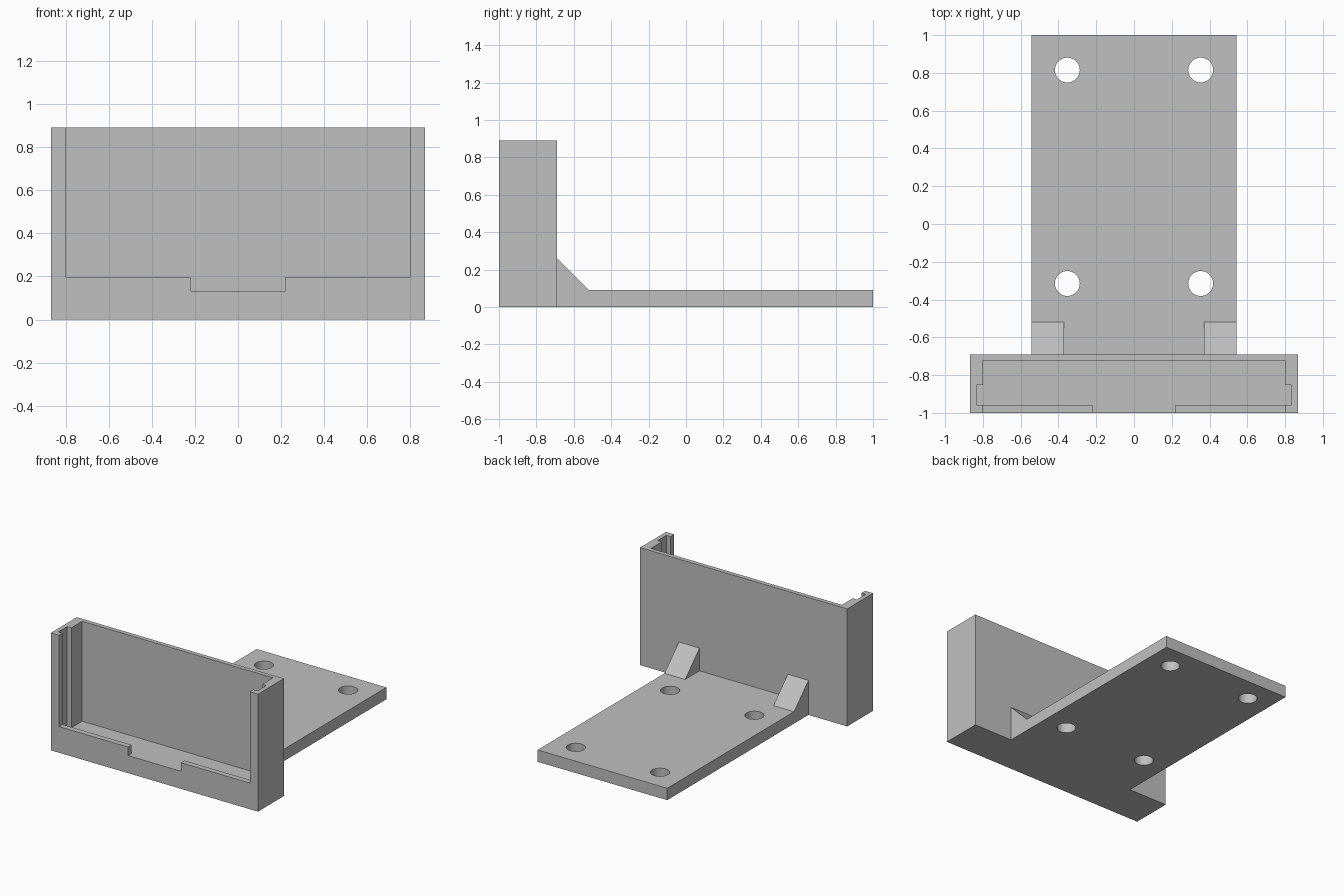
import bpy
import bmesh
import math
from mathutils import Vector

cube = bpy.data.objects.get("Cube")
if cube:
    bpy.data.objects.remove(cube, do_unlink=True)

# Single plain grey finish
GREY = (0.53, 0.53, 0.53, 1.0)
grey = bpy.data.materials.new("matte grey")
grey.use_nodes = True
grey.diffuse_color = GREY
bsdf = next(n for n in grey.node_tree.nodes if n.type == 'BSDF_PRINCIPLED')
bsdf.inputs["Base Color"].default_value = GREY

# Main dimensions
FRONT, WALL_BACK, REAR = -1.0, -0.69, 1.0
HOLDER_X, HOLDER_TOP = 0.868, 0.89
PLATE_X, PLATE_TOP = 0.543, 0.09
POCKET_X, SLOT_X, POCKET_FLOOR = 0.80, 0.835, 0.133
LIP_BACK, SLOT_BACK, POCKET_BACK = -0.958, -0.853, -0.723


def prism(name, points, offset):
    """Extrude a closed planar outline along offset."""
    bm = bmesh.new()
    face = bm.faces.new([bm.verts.new(p) for p in points])
    moved = bmesh.ops.extrude_face_region(bm, geom=[face])
    verts = [g for g in moved["geom"] if isinstance(g, bmesh.types.BMVert)]
    bmesh.ops.translate(bm, verts=verts, vec=Vector(offset))
    bmesh.ops.recalc_face_normals(bm, faces=bm.faces[:])
    mesh = bpy.data.meshes.new(name)
    bm.to_mesh(mesh)
    bm.free()
    mesh.materials.append(grey)
    obj = bpy.data.objects.new(name, mesh)
    bpy.context.collection.objects.link(obj)
    return obj


def block(name, x, y0, y1, z0, z1):
    """Box centred on x = 0."""
    outline = [(-x, y0, z0), (x, y0, z0), (x, y1, z0), (-x, y1, z0)]
    return prism(name, outline, (0, 0, z1 - z0))


def combine(target, tool, operation):
    """Apply a boolean and discard the tool."""
    tool.hide_render = True
    mod = target.modifiers.new(operation.title(), 'BOOLEAN')
    mod.operation, mod.solver, mod.object = operation, 'EXACT', tool
    bpy.context.view_layer.objects.active = target
    bpy.ops.object.modifier_apply(modifier=mod.name)
    bpy.data.objects.remove(tool, do_unlink=True)


# Holder body, joined to the flat mounting plate
bracket = block("mounting_bracket", HOLDER_X, FRONT, WALL_BACK, 0, HOLDER_TOP)
plate = block("mounting_plate", PLATE_X, WALL_BACK - 0.02, REAR, 0, PLATE_TOP)
combine(bracket, plate, 'UNION')

# Sloping gussets between plate and holder
RIB_IN, RIB_RUN = 0.37, 0.172
for side in (-1, 1):
    y, z = WALL_BACK - 0.02, PLATE_TOP - 0.04
    profile = [(y, z), (WALL_BACK + RIB_RUN, z), (WALL_BACK + RIB_RUN, PLATE_TOP),
               (WALL_BACK, PLATE_TOP + RIB_RUN), (y, PLATE_TOP + RIB_RUN)]
    rib = prism("gusset", [(side * RIB_IN, a, b) for a, b in profile],
                (side * (PLATE_X - RIB_IN), 0, 0))
    combine(bracket, rib, 'UNION')

# Pocket with a wider side slot just behind the front lip
half = [(SLOT_X, LIP_BACK), (SLOT_X, SLOT_BACK),
        (POCKET_X, SLOT_BACK), (POCKET_X, POCKET_BACK)]
outline = half + [(-x, y) for x, y in reversed(half)]
pocket = prism("pocket_cutter", [(x, y, POCKET_FLOOR) for x, y in outline], (0, 0, 1))
combine(bracket, pocket, 'DIFFERENCE')

# Front window and the small notch below it
for name, x, z in (("window_cutter", POCKET_X, 0.198),
                   ("notch_cutter", 0.221, POCKET_FLOOR)):
    combine(bracket, block(name, x, FRONT - 0.1, -0.9, z, 1.1), 'DIFFERENCE')

# Four screw holes through the plate
HOLE_R, SIDES = 0.066, 48
for x in (-0.353, 0.353):
    for y in (-0.315, 0.815):
        ring = [(x + HOLE_R * math.cos(i * math.tau / SIDES),
                 y + HOLE_R * math.sin(i * math.tau / SIDES), -0.1)
                for i in range(SIDES)]
        combine(bracket, prism("screw_hole_cutter", ring, (0, 0, 0.3)), 'DIFFERENCE')

# Smooth hole walls, crisp edges everywhere else
bpy.ops.object.select_all(action='DESELECT')
bracket.select_set(True)
bpy.context.view_layer.objects.active = bracket
bpy.ops.object.shade_smooth_by_angle(angle=math.radians(30))
